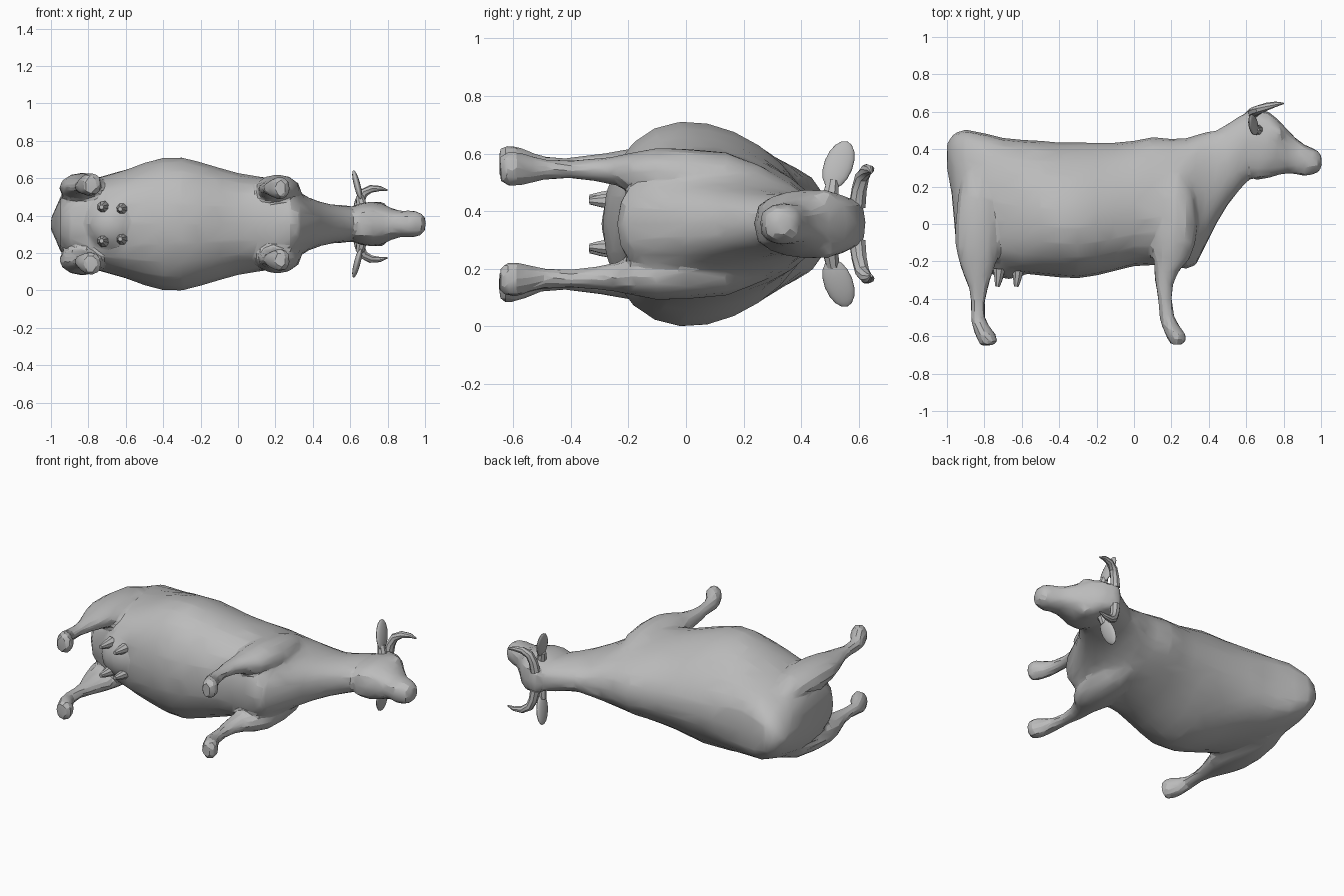
import bpy, bmesh, math
from mathutils import Vector

old = bpy.data.objects.get("Cube")
if old:
    bpy.data.objects.remove(old, do_unlink=True)

MID = 0.355  # height of the animal's plane of symmetry (it lies on its side)

grey = bpy.data.materials.new("plain grey")
grey.use_nodes = True
COL = (0.5, 0.5, 0.5, 1)
grey.diffuse_color = COL
grey.node_tree.nodes["Principled BSDF"].inputs["Base Color"].default_value = COL


def finish(name, bm):
    bmesh.ops.recalc_face_normals(bm, faces=bm.faces)
    me = bpy.data.meshes.new(name)
    bm.to_mesh(me)
    bm.free()
    ob = bpy.data.objects.new(name, me)
    bpy.context.collection.objects.link(ob)
    me.materials.append(grey)
    bpy.ops.object.select_all(action='DESELECT')
    ob.select_set(True)
    bpy.context.view_layer.objects.active = ob
    bpy.ops.object.shade_smooth_by_angle(angle=math.radians(35))
    return ob


def loft(name, rings):
    bm = bmesh.new()
    loops = [[bm.verts.new(p) for p in r] for r in rings]
    n = len(loops[0])
    for a, b in zip(loops, loops[1:]):
        for i in range(n):
            j = (i + 1) % n
            bm.faces.new((a[i], a[j], b[j], b[i]))
    bm.faces.new(loops[0])
    bm.faces.new(loops[-1])
    return finish(name, bm)


def angles(n):
    return [2 * math.pi * i / n for i in range(n)]


def trunk(name, sections, n=24):
    """Sections across x: (x, back y, belly y, half width, pear factor, roundness)."""
    rings = []
    for x, top, bot, w, k, e in sections:
        c, h = (top + bot) / 2, (top - bot) / 2
        ring = []
        for a in angles(n):
            s, co = math.sin(a), math.cos(a)
            side = math.copysign(abs(co) ** e, co)
            ring.append((x, c + h * s, MID + w * side * (1 - k * s)))
        rings.append(ring)
    return loft(name, rings)


def limb(name, sections, side, n=12):
    """Sections across y: (y, x, offset from the middle, x radius, z radius)."""
    return loft(name, [[(x + rx * math.cos(a), y, MID + side * (o + rz * math.sin(a)))
                        for a in angles(n)] for y, x, o, rx, rz in sections])


def tube(name, pts, radii, n=8):
    pts = [Vector(p) for p in pts]
    rings = []
    for i, p in enumerate(pts):
        t = (pts[min(i + 1, len(pts) - 1)] - pts[max(i - 1, 0)]).normalized()
        u = t.cross(Vector((0.3, 1, 0.1))).normalized()
        v = t.cross(u)
        rings.append([p + radii[i] * (u * math.cos(a) + v * math.sin(a)) for a in angles(n)])
    return loft(name, rings)


def blob(name, loc, size, rot=(0, 0, 0)):
    bm = bmesh.new()
    bmesh.ops.create_uvsphere(bm, u_segments=14, v_segments=8, radius=1)
    ob = finish(name, bm)
    ob.location, ob.scale, ob.rotation_euler = loc, size, rot
    return ob


# Barrel with the neck: boxy at the hips, pear-shaped at the belly
body = trunk("body", [
    (-1.0, .43, .30, .03, 0, .8), (-.975, .47, .16, .085, 0, .8), (-.95, .49, -.12, .145, 0, .7),
    (-.90, .505, -.18, .19, 0, .65), (-.80, .485, -.20, .235, 0, .55),
    (-.70, .46, -.24, .262, .03, .6), (-.60, .45, -.265, .29, .08, .7),
    (-.50, .445, -.275, .325, .15, .9), (-.40, .435, -.285, .348, .2, 1),
    (-.30, .435, -.29, .35, .2, 1), (-.20, .435, -.275, .325, .2, 1),
    (-.10, .435, -.25, .295, .2, .95), (0, .445, -.225, .268, .18, .9),
    (.10, .465, -.22, .25, .2, .85), (.20, .455, -.225, .235, .2, .8),
    (.28, .46, -.24, .205, .12, .8), (.33, .475, -.22, .17, .05, .8),
    (.38, .49, -.12, .14, .08, .8), (.44, .50, 0, .118, .1, .8), (.50, .535, .10, .104, .1, .8),
    (.57, .58, .19, .10, 0, .8), (.63, .605, .25, .09, 0, .8), (.68, .56, .30, .06, 0, .8)])
flesh = [body]

# Head
flesh.append(trunk("head", [
    (.57, .55, .33, .04, 0, .7), (.60, .60, .25, .09, 0, .7), (.66, .62, .235, .113, 0, .6),
    (.72, .60, .245, .12, -.05, .6), (.77, .56, .262, .11, -.1, .6), (.82, .505, .27, .085, -.05, .7),
    (.87, .455, .265, .07, 0, .7), (.91, .425, .256, .072, 0, .7), (.95, .408, .262, .07, 0, .7),
    (.985, .39, .275, .055, 0, .7), (1.004, .36, .31, .028, 0, .8)], n=16))

# Udder, and the poll between the horns
flesh.append(blob("udder", (-.67, -.19, MID), (.14, .105, .14)))
flesh.append(blob("poll", (.645, .59, MID), (.045, .035, .09)))

for side, tag in ((1, "upper"), (-1, "lower")):
    # Legs, from the thigh or shoulder down to the hoof
    flesh.append(limb(tag + "_hind_leg", [
        (.30, -.84, .15, .07, .05), (.15, -.83, .175, .112, .085),
        (0, -.83, .19, .125, .085), (-.12, -.835, .195, .12, .076), (-.20, -.835, .20, .102, .061),
        (-.27, -.835, .20, .077, .049), (-.34, -.832, .20, .052, .04),
        (-.42, -.835, .198, .038, .032), (-.50, -.835, .20, .038, .036),
        (-.545, -.82, .205, .045, .048), (-.59, -.795, .21, .056, .062),
        (-.628, -.78, .212, .053, .062), (-.65, -.79, .212, .032, .047)], side))
    flesh.append(limb(tag + "_front_leg", [
        (.28, .22, .145, .06, .05), (.14, .22, .165, .11, .085),
        (0, .215, .172, .125, .09), (-.10, .21, .18, .12, .085), (-.19, .20, .182, .097, .066),
        (-.25, .175, .185, .067, .05), (-.32, .162, .188, .049, .04),
        (-.40, .165, .19, .038, .032), (-.49, .175, .19, .04, .036),
        (-.54, .192, .19, .047, .048), (-.59, .222, .192, .054, .062),
        (-.623, .232, .192, .048, .06), (-.645, .228, .192, .03, .044)], side))
    # Brow ridge
    flesh.append(blob(tag + "_brow", (.75, .48, MID + side * .09), (.05, .045, .03)))
    # Horn sweeping outward, then forward
    tube(tag + "_horn", [(.64, .595, MID + side * .06), (.65, .602, MID + side * .12),
                         (.67, .612, MID + side * .165), (.71, .628, MID + side * .188),
                         (.76, .641, MID + side * .19), (.80, .645, MID + side * .18)],
         [.03, .027, .025, .021, .014, .004])
    # Flat leaf-shaped ear, tip tilted up and back, with its stalk
    blob(tag + "_ear", (.638, .53, MID + side * .205), (.018, .05, .09),
         (side * -.35, side * -.25, 0))
    tube(tag + "_ear_stalk", [(.665, .50, MID + side * .08), (.65, .51, MID + side * .15)],
         [.032, .022])
    # Teats
    for x, o in ((-.72, .09), (-.62, .08)):
        tube(tag + "_teat", [(x, -.24, MID + side * o), (x - .005, -.30, MID + side * o),
                             (x - .01, -.335, MID + side * o)], [.034, .022, .012])

# Fuse the fleshy parts into one skin, then thin it to irregular facets
bpy.ops.object.select_all(action='DESELECT')
for part in flesh:
    part.select_set(True)
bpy.context.view_layer.objects.active = body
bpy.ops.object.join()
fuse = body.modifiers.new("fuse", 'REMESH')
fuse.mode, fuse.voxel_size = 'VOXEL', 0.014
relax = body.modifiers.new("relax", 'SMOOTH')
relax.factor, relax.iterations = 0.5, 3
thin = body.modifiers.new("thin", 'DECIMATE')
thin.ratio = 0.05
for mod in (fuse, relax, thin):
    bpy.ops.object.modifier_apply(modifier=mod.name)
bpy.ops.object.shade_smooth_by_angle(angle=math.radians(20))
